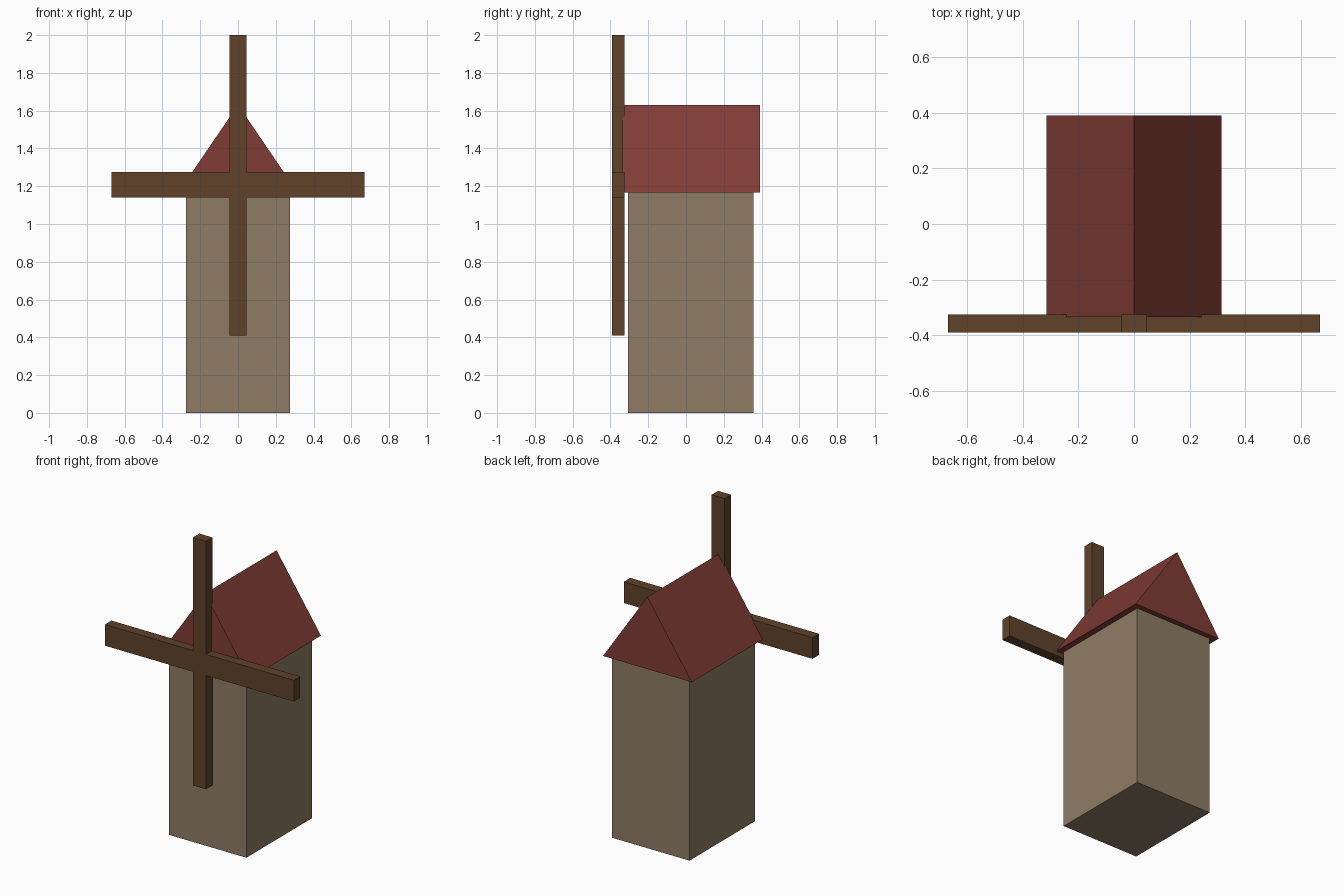
import bpy, bmesh

if "Cube" in bpy.data.objects:
    bpy.data.objects.remove(bpy.data.objects["Cube"])


def material(name, rgb):
    m = bpy.data.materials.new(name)
    m.diffuse_color = (*rgb, 1)
    m.use_nodes = True
    m.node_tree.nodes["Principled BSDF"].inputs["Base Color"].default_value = m.diffuse_color
    return m


def extrude_profile(name, profile, y0, y1, mat):
    """Solid made by sweeping an (x, z) outline from y0 to y1."""
    bm = bmesh.new()
    face = bm.faces.new([bm.verts.new((x, y0, z)) for x, z in profile])
    ext = bmesh.ops.extrude_face_region(bm, geom=[face], use_keep_orig=True)
    verts = [g for g in ext["geom"] if isinstance(g, bmesh.types.BMVert)]
    bmesh.ops.translate(bm, verts=verts, vec=(0, y1 - y0, 0))
    bmesh.ops.recalc_face_normals(bm, faces=bm.faces)
    mesh = bpy.data.meshes.new(name)
    bm.to_mesh(mesh)
    bm.free()
    mesh.materials.append(mat)
    obj = bpy.data.objects.new(name, mesh)
    bpy.context.collection.objects.link(obj)
    return obj


stone = material("stone", (0.27, 0.20, 0.13))
tile = material("roof_tile", (0.22, 0.045, 0.036))
wood = material("wood", (0.115, 0.055, 0.023))

# Square tower
extrude_profile("tower", [(-0.275, 0), (0.275, 0), (0.275, 1.17), (-0.275, 1.17)],
                -0.308, 0.357, stone)

# Gabled roof, overhanging the tower
extrude_profile("roof", [(-0.315, 1.168), (0.315, 1.168), (0, 1.631)],
                -0.335, 0.391, tile)

# Cross of sails: right half of the outline, mirrored to the left
w, arm = 0.046, 0.67
right = [(w, 0.41), (w, 1.139), (arm, 1.139), (arm, 1.275), (w, 1.275), (w, 2.0)]
left = [(-x, z) for x, z in reversed(right)]
extrude_profile("sails", right + left, -0.391, -0.326, wood)
